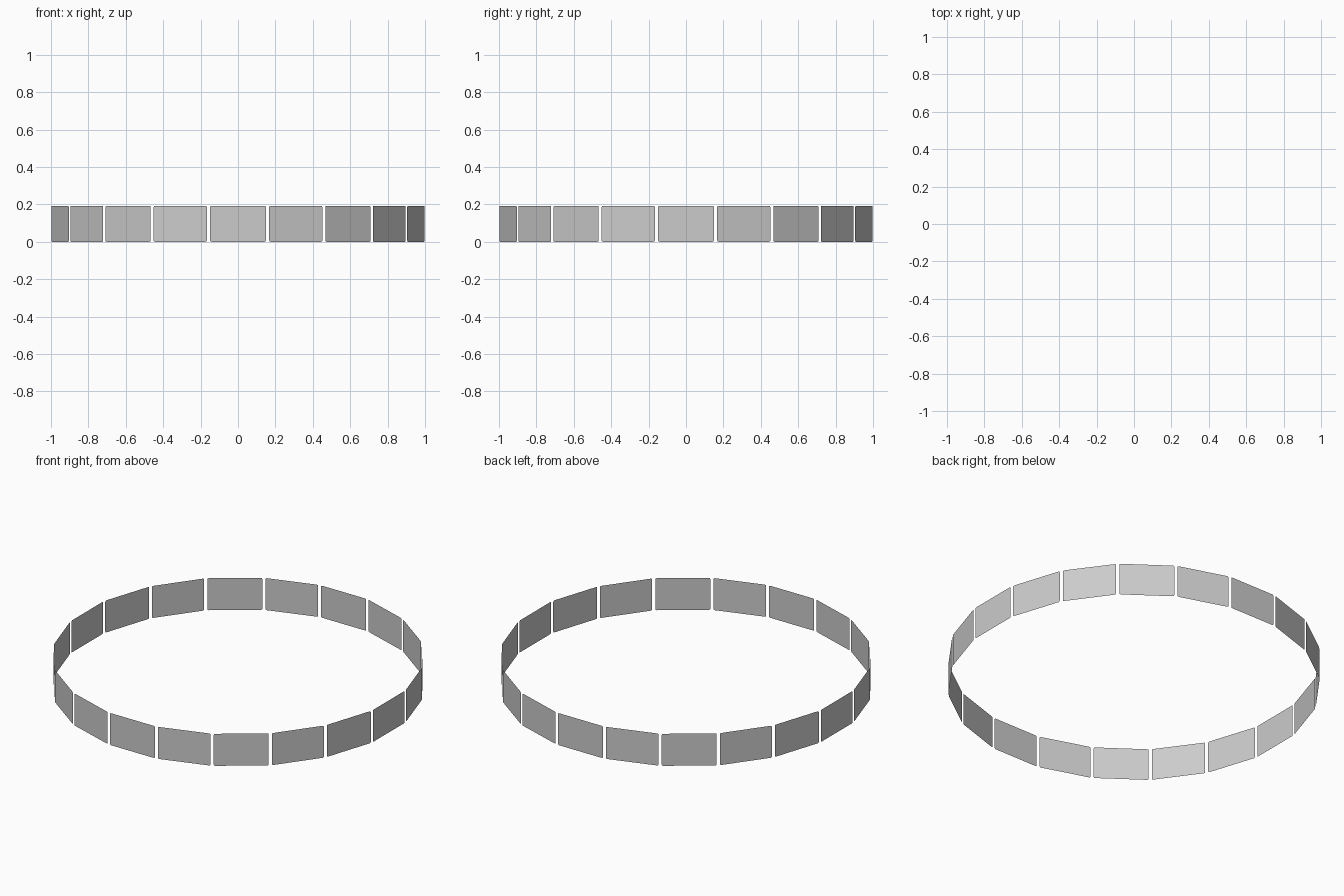
import bpy, bmesh, math
from mathutils import Matrix

if "Cube" in bpy.data.objects:
    bpy.data.objects.remove(bpy.data.objects["Cube"])

SIDES = 20
APOTHEM = 1.0
HEIGHT = 0.192
GAP = 0.018
CORNER = 0.007
HALF = APOTHEM * math.tan(math.pi / SIDES) - GAP / 2


def panel_outline():
    # Rounded rectangle standing in the front plane, facing -y
    pts = []
    for sx, sz, start in ((1, 0, -90), (1, 1, 0), (-1, 1, 90), (-1, 0, 180)):
        cx = sx * (HALF - CORNER)
        cz = HEIGHT - CORNER if sz else CORNER
        for step in range(3):
            a = math.radians(start + 45 * step)
            pts.append((cx + CORNER * math.cos(a), -APOTHEM, cz + CORNER * math.sin(a)))
    return pts


# One flat panel, shared by every segment of the ring
bm = bmesh.new()
bm.faces.new([bm.verts.new(p) for p in panel_outline()])
mesh = bpy.data.meshes.new("ring_panel")
bm.to_mesh(mesh)
bm.free()

# Panels arranged around the ring
for i in range(SIDES):
    panel = bpy.data.objects.new(f"ring_panel_{i + 1}", mesh)
    panel.matrix_world = Matrix.Rotation(math.tau * i / SIDES, 4, "Z")
    bpy.context.collection.objects.link(panel)
